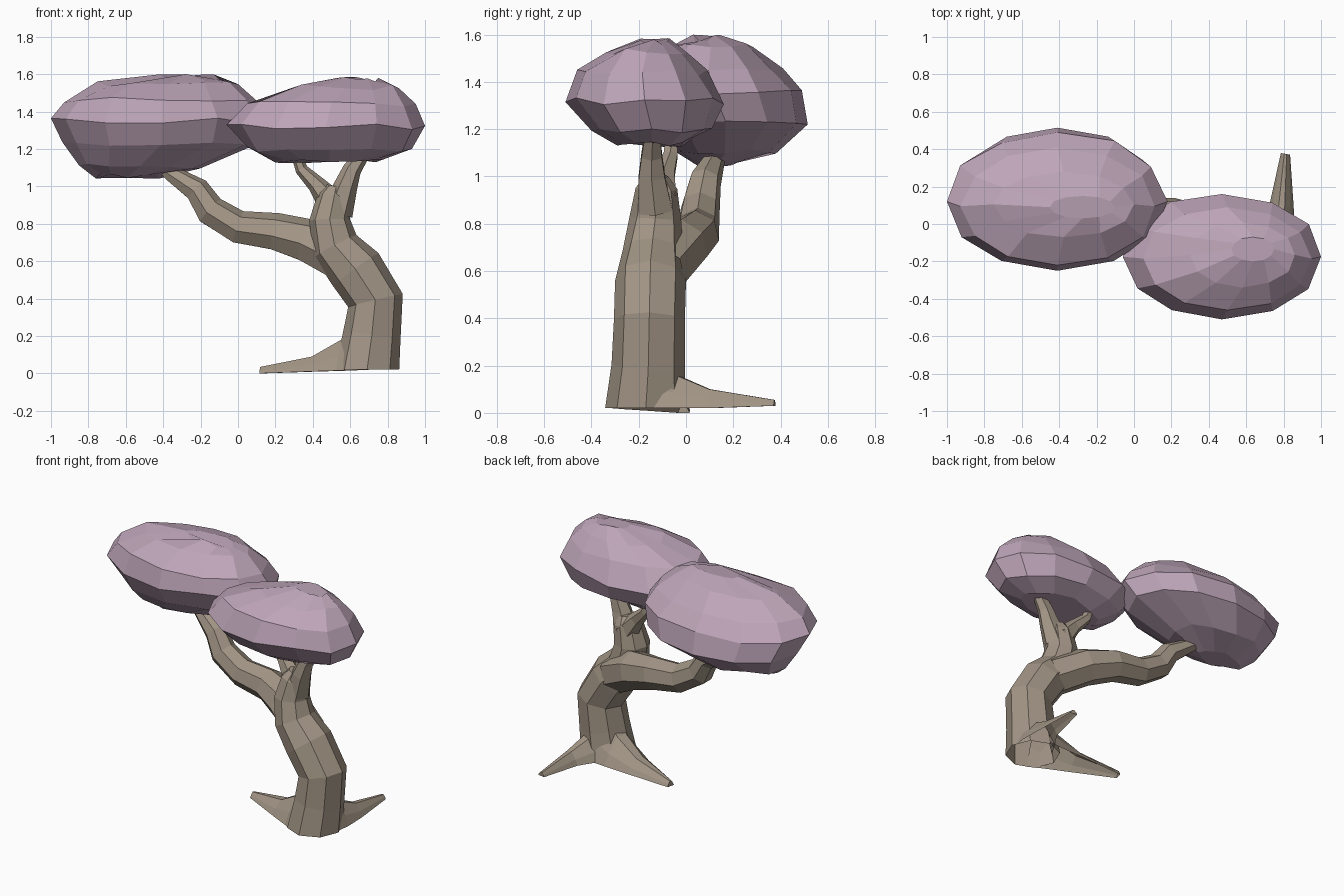
import bpy, math, random
from mathutils import Vector

if "Cube" in bpy.data.objects:
    bpy.data.objects.remove(bpy.data.objects["Cube"])

random.seed(4)


def material(name, rgb):
    m = bpy.data.materials.new(name)
    m.diffuse_color = (*rgb, 1)
    m.use_nodes = True
    m.node_tree.nodes["Principled BSDF"].inputs["Base Color"].default_value = m.diffuse_color
    return m


BARK = material("bark", (0.36, 0.30, 0.235))
LEAF = material("blossom", (0.51, 0.375, 0.48))


def loft(name, rings, mat, open_start=False, skip=None):
    """Skin equal-sized rings of points, flat shaded; skip leaves one side open."""
    n = len(rings[0])
    verts = [p for r in rings for p in r]
    faces = [tuple(range(len(verts) - n, len(verts)))]
    if not open_start:
        faces.append(tuple(reversed(range(n))))
    for k in range(len(rings) - 1):
        for i in range(n):
            j = (i + 1) % n
            if i != skip:
                faces.append((k * n + i, k * n + j, (k + 1) * n + j, (k + 1) * n + i))
    me = bpy.data.meshes.new(name)
    me.from_pydata(verts, [], faces)
    me.materials.append(mat)
    ob = bpy.data.objects.new(name, me)
    bpy.context.collection.objects.link(ob)
    return ob


def limb(name, path, sides=7, flat_base=False):
    """Tapering tube along (x, y, z, radius) stations, open where it starts."""
    pts = [Vector(p[:3]) for p in path]
    rings = []
    for k, p in enumerate(pts):
        t = (pts[min(k + 1, len(pts) - 1)] - pts[max(k - 1, 0)]).normalized()
        if k == 0 and flat_base:
            t = Vector((0, 0, 1))
        u = Vector((0, 1, 0)).cross(t).normalized()
        v = t.cross(u)
        r = path[k][3]
        rings.append([p + r * (math.cos(a) * u + math.sin(a) * v)
                      for a in (2 * math.pi * i / sides for i in range(sides))])
    return loft(name, rings, BARK, open_start=True)


def root(name, path):
    """Wedge-shaped root, open below: (x, y, half width, bottom z, top z) stations."""
    d = Vector((path[-1][0] - path[0][0], path[-1][1] - path[0][1], 0)).normalized()
    s = Vector((-d.y, d.x, 0))
    rings = []
    for x, y, w, lo, hi in path:
        b, t = Vector((x, y, lo)), Vector((x, y, hi))
        m = Vector((x, y, lo + 0.45 * (hi - lo)))
        rings.append([b - s * w, b + s * w, m + s * w * 0.75, t + s * w * 0.25,
                      t - s * w * 0.25, m - s * w * 0.75])
    return loft(name, rings, BARK, open_start=True, skip=0)


def canopy(name, layers, sides=12, power=0.95):
    """Faceted foliage from layers of (z, xmin, xmax, ymin, ymax)."""
    rings = []
    for z, x0, x1, y0, y1 in layers:
        ring = []
        for i in range(sides):
            a = 2 * math.pi * i / sides
            c, s = math.cos(a), math.sin(a)
            k = random.uniform(0.97, 1.01)
            if i % (sides // 4) == 0:
                k = 1.0
            px = math.copysign(abs(c) ** power, c) * k
            py = math.copysign(abs(s) ** power, s) * k
            ring.append(Vector(((x0 + x1) / 2 + px * (x1 - x0) / 2,
                                (y0 + y1) / 2 + py * (y1 - y0) / 2,
                                z + random.uniform(-0.016, 0.016))))
        rings.append(ring)
    return loft(name, rings, LEAF)


# Leaning trunk
limb("trunk", [(0.69, -0.17, 0.02, 0.172), (0.715, -0.16, 0.2, 0.155),
               (0.735, -0.155, 0.39, 0.15), (0.63, -0.15, 0.555, 0.15),
               (0.52, -0.14, 0.68, 0.128), (0.49, -0.13, 0.82, 0.11),
               (0.515, -0.125, 0.95, 0.088), (0.525, -0.125, 1.0, 0.05)],
     sides=8, flat_base=True)

# Branches carrying the foliage
limb("long_branch", [(0.58, -0.12, 0.60, 0.13), (0.38, -0.02, 0.705, 0.122),
                     (0.2, 0.04, 0.755, 0.104), (0.0, 0.05, 0.78, 0.092),
                     (-0.15, 0.06, 0.87, 0.085), (-0.22, 0.08, 0.98, 0.07),
                     (-0.36, 0.12, 1.07, 0.045), (-0.45, 0.14, 1.16, 0.035)])
limb("right_fork", [(0.53, -0.13, 0.86, 0.085), (0.575, -0.145, 1.0, 0.064),
                    (0.61, -0.145, 1.09, 0.05), (0.69, -0.14, 1.21, 0.033)], sides=6)
limb("left_fork", [(0.51, -0.11, 0.90, 0.08), (0.42, -0.09, 1.01, 0.048),
                   (0.34, -0.065, 1.09, 0.034), (0.30, -0.06, 1.2, 0.025)], sides=6)

# Spreading roots
root("side_root", [(0.66, -0.15, 0.17, 0.02, 0.28), (0.56, -0.12, 0.14, 0.015, 0.18),
                   (0.40, -0.08, 0.10, 0.01, 0.09), (0.12, -0.01, 0.025, 0.0, 0.035)])
root("back_root", [(0.72, -0.12, 0.13, 0.02, 0.28), (0.75, -0.04, 0.11, 0.02, 0.16),
                   (0.79, 0.10, 0.065, 0.02, 0.10), (0.81, 0.375, 0.025, 0.03, 0.055)])

# Foliage clumps
canopy("left_canopy", [(1.055, -0.76, -0.42, 0.05, 0.20), (1.11, -0.85, -0.2, -0.05, 0.38),
                       (1.23, -0.94, 0.12, -0.18, 0.515), (1.35, -1.0, 0.18, -0.25, 0.49),
                       (1.46, -0.93, 0.11, -0.22, 0.41), (1.55, -0.75, 0.0, -0.07, 0.28),
                       (1.585, -0.45, -0.1, 0.03, 0.15)])
canopy("right_canopy", [(1.14, 0.2, 0.78, -0.29, 0.0), (1.2, 0.05, 0.93, -0.4, 0.11),
                        (1.32, -0.06, 1.0, -0.51, 0.16), (1.44, 0.05, 0.95, -0.46, 0.09),
                        (1.53, 0.3, 0.86, -0.34, 0.01), (1.57, 0.52, 0.75, -0.2, -0.07)])
